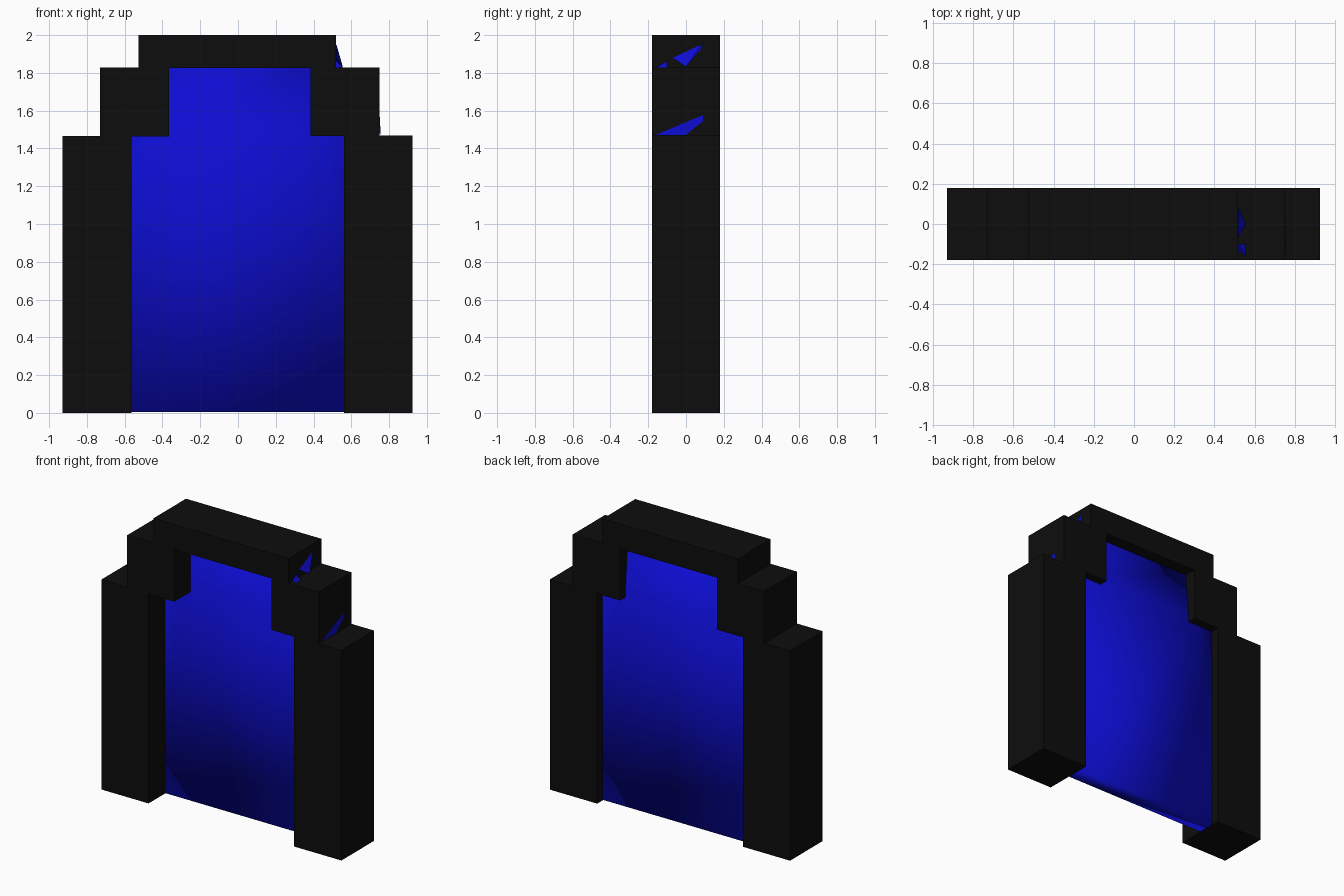
import bpy, bmesh
from mathutils import Vector

if "Cube" in bpy.data.objects:
    bpy.data.objects.remove(bpy.data.objects["Cube"])


def material(name, color):
    m = bpy.data.materials.new(name)
    m.diffuse_color = color
    m.use_nodes = True
    m.node_tree.nodes["Principled BSDF"].inputs["Base Color"].default_value = m.diffuse_color
    return m


BLACK = material("dark_stone", (0.004, 0.004, 0.004, 1))
BLUE = material("deep_blue", (0.004, 0.004, 0.65, 1))


def finish(bm, name, mat, smooth=False):
    bmesh.ops.recalc_face_normals(bm, faces=bm.faces)
    for f in bm.faces:
        f.smooth = smooth
    me = bpy.data.meshes.new(name)
    bm.to_mesh(me)
    bm.free()
    me.materials.append(mat)
    ob = bpy.data.objects.new(name, me)
    bpy.context.collection.objects.link(ob)
    return ob


def block(name, x0, x1, z0, z1, y0=-0.18, y1=0.18):
    bm = bmesh.new()
    bmesh.ops.create_cube(bm, size=1)
    for v in bm.verts:
        v.co = Vector(((x0 + x1) / 2 + v.co.x * (x1 - x0),
                       (y0 + y1) / 2 + v.co.y * (y1 - y0),
                       (z0 + z1) / 2 + v.co.z * (z1 - z0)))
    return finish(bm, name, BLACK)


def shard(name, points):
    bm = bmesh.new()
    for p in points:
        bm.verts.new(p)
    bmesh.ops.convex_hull(bm, input=bm.verts)
    return finish(bm, name, BLUE)


# Stepped stone frame
block("left_pillar", -0.93, -0.565, 0, 1.465)
block("right_pillar", 0.56, 0.925, 0, 1.468)
block("left_shoulder", -0.73, -0.365, 1.462, 1.828)
block("right_shoulder", 0.385, 0.75, 1.465, 1.828)
block("lintel", -0.528, 0.518, 1.825, 2.0)

# Blue panel filling the opening, its rim buried in the frame
outline = [(-0.6, 0.004), (0.6, 0.004), (0.6, 1.5), (0.45, 1.5),
           (0.45, 1.87), (-0.45, 1.87), (-0.45, 1.5), (-0.6, 1.5)]
bm = bmesh.new()
front = bm.faces.new([bm.verts.new((x, 0.0, z)) for x, z in outline])
ret = bmesh.ops.extrude_face_region(bm, geom=[front], use_keep_orig=True)
for v in ret["geom"]:
    if isinstance(v, bmesh.types.BMVert):
        v.co.y = 0.12 if v.co.z < 1.6 else 0.09
bmesh.ops.triangulate(bm, faces=bm.faces)
finish(bm, "portal_panel", BLUE, smooth=True)

# Small blue slivers breaking through the right side of the frame
shard("lower_sliver", [(0.754, -0.16, 1.472), (0.754, 0.0, 1.472),
                       (0.752, 0.09, 1.545), (0.752, 0.09, 1.577),
                       (0.74, -0.03, 1.5)])
shard("upper_sliver", [(0.555, 0.0, 1.832), (0.52, -0.07, 1.88),
                       (0.521, 0.08, 1.95), (0.521, 0.08, 1.925),
                       (0.5, 0.0, 1.86)])
shard("corner_sliver", [(0.555, -0.16, 1.829), (0.555, -0.1, 1.829),
                        (0.52, -0.1, 1.862), (0.5, -0.12, 1.83)])
